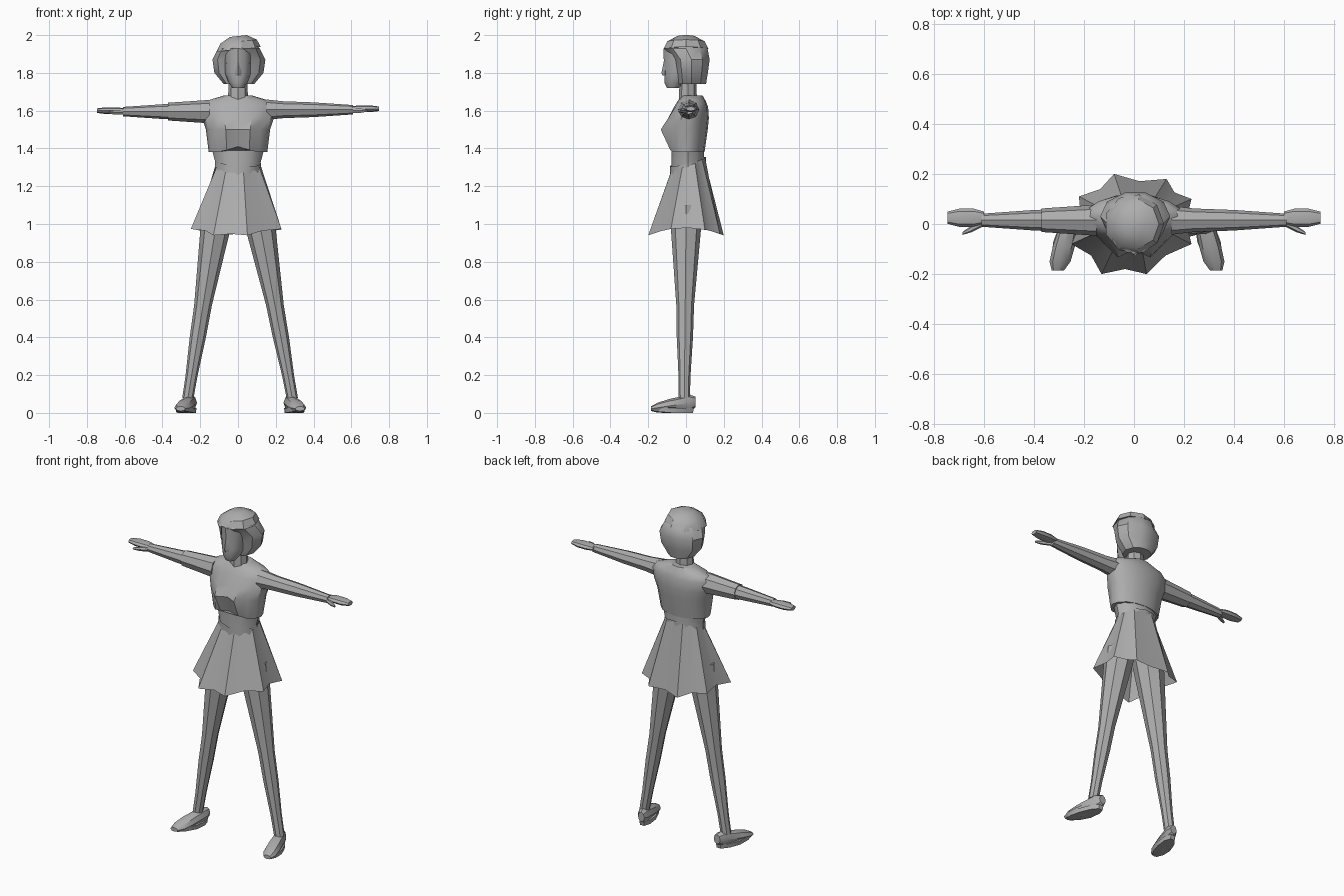
import bpy
import bmesh
import math
from mathutils import Vector

default_cube = bpy.data.objects.get("Cube")
if default_cube:
    bpy.data.objects.remove(default_cube, do_unlink=True)

# One plain clay colour for the whole figure
grey = bpy.data.materials.new("clay grey")
grey.use_nodes = True
colour = (.42, .42, .42, 1)
grey.diffuse_color = colour
grey.node_tree.nodes["Principled BSDF"].inputs["Base Color"].default_value = colour


def finish(name, bm):
    """Turn a bmesh into a shaded, coloured object."""
    bmesh.ops.recalc_face_normals(bm, faces=bm.faces[:])
    mesh = bpy.data.meshes.new(name)
    bm.to_mesh(mesh)
    bm.free()
    mesh.materials.append(grey)
    figure_part = bpy.data.objects.new(name, mesh)
    bpy.context.collection.objects.link(figure_part)
    bpy.ops.object.select_all(action="DESELECT")
    figure_part.select_set(True)
    bpy.context.view_layer.objects.active = figure_part
    bpy.ops.object.shade_smooth_by_angle(angle=math.radians(35))


def bridge(bm, loops, caps):
    """Join successive rings of vertices, closing the ends if wanted."""
    for low, high in zip(loops, loops[1:]):
        for i in range(len(low)):
            bm.faces.new((low[i - 1], low[i], high[i], high[i - 1]))
    if caps:
        bm.faces.new(loops[0])
        bm.faces.new(loops[-1])


def loft(name, rings, place, sides=8, axis="Z", flat=1, caps=True):
    """Loft rings of (position, radius, optional depth) along an axis."""
    bm = bmesh.new()
    loops = []
    for position, radius, *depth in rings:
        other = depth[0] if depth else radius * flat
        loop = []
        for i in range(sides):
            angle = math.tau * i / sides
            u, v = radius * math.cos(angle), other * math.sin(angle)
            point = {"X": (position, u, v),
                     "Y": (u, position, v),
                     "Z": (u, v, position)}[axis]
            loop.append(bm.verts.new(place(*point)))
        loops.append(loop)
    bridge(bm, loops, caps)
    finish(name, bm)


# Bodice: lean the chest back and push two bust points forward
def place_bodice(x, y, z):
    side = abs(x)
    if y < -.02:
        height = max(0, 1 - abs(z - 1.5) / .1)
        spread = max(.3, 1 - abs(side - .07) / .08)
        y -= .06 * height * spread
        if z < 1.4:
            # arched lower edge
            z += .3 * max(0, .1 - side)
    return x, y + .1 * (z - 1.4) + .005, z


loft("bodice", [(1.38, .155, .095), (1.5, .17, .1), (1.56, .19, .1),
                (1.62, .2, .09), (1.65, .175, .075), (1.68, .075, .055)],
     place_bodice, sides=16)


def place_trunk(x, y, z):
    return x, y + .01, z


def place_belt(x, y, z):
    return x, y + .01, z + y / 4 - x / 12


# Midriff, tilted belt and neck
loft("midriff", [(1.1, .15, .09), (1.3, .113, .088), (1.42, .145, .085)],
     place_trunk, sides=12)
loft("belt", [(1.28, .123, .095), (1.33, .123, .095)],
     place_belt, sides=12, caps=False)
loft("neck", [(1.62, .055), (1.8, .047)], place_trunk, flat=.9)

# Flared skirt: pleat peaks with shallow folds halfway between them
peaks = [Vector(p) for p in (
    (.23, .1), (.13, .18), (-.08, .2), (-.22, .11),
    (-.25, -.08), (-.13, -.2), (.05, -.2), (.23, -.08))]
hem = []
for peak, following in zip(peaks, peaks[1:] + peaks[:1]):
    hem += [peak, peak.lerp(following, .5) * .9]
skirt = bmesh.new()
hem_loop, waist_loop = [], []
for point in hem:
    waist = point.normalized()
    waist = Vector((waist.x * .12, waist.y * .093 + .01))
    # the waist rises at the back, the hem dips at front and back
    hem_loop.append(skirt.verts.new((*point, .98 - point.y ** 2)))
    waist_loop.append(skirt.verts.new((*waist, 1.305 + waist.y * .4)))
bridge(skirt, [hem_loop, waist_loop], caps=False)
finish("skirt", skirt)


# Head, with the chin carried forward, and nose
def place_head(x, y, z):
    return x, y - .03 - max(0, 1.8 - z) / 2, z


def place_nose(x, y, z):
    return x, y - .11, z


loft("head", [(1.72, .03), (1.75, .05, .06), (1.8, .07, .085), (1.93, .075, .09)],
     place_head, sides=12)
loft("nose", [(1.785, .014), (1.8, .02), (1.88, .004)], place_nose, sides=4)


# Bobbed hair, set back below the fringe, with a tilted crown
def place_hair(x, y, z):
    return x + .005, y + (.03 if z < 1.9 else 0), z


def place_crown(x, y, z):
    return x, y, z + x / 9


loft("bobbed_hair", [(1.74, .08), (1.8, .13, .09), (1.87, .14, .1),
                     (1.93, .11, .12), (1.98, .05)],
     place_hair, sides=10)
loft("hair_crown", [(1.925, .12), (1.965, .1), (1.995, .045)],
     place_crown, sides=9)

# Limbs, built once for each side
for side, s in (("left", 1), ("right", -1)):

    def place_arm(x, y, z):
        return s * x, y + .015, z + 1.6 + s * .005

    def place_hand(x, y, z):
        return place_arm(x, y + .01, z + .005)

    def place_thumb(x, y, z):
        return place_arm(x, y - (x - .58) / 2, z - .005)

    def place_leg(x, y, z):
        return s * (x + .29 - .175 * z) + .012 * (1 - z), y - .01 * (1 - z), z

    def place_foot(x, y, z):
        # toes turn outwards
        return s * (x + .27 - y / 4) + .012, y, z

    def place_shoe(x, y, z):
        # the instep slopes down to the toe
        return place_foot(x, y, z * (1.15 + 3.5 * y) + .05 + .15 * y)

    def place_sole(x, y, z):
        return place_foot(x, y - .07, z + max(0, -y / 12))

    loft(side + "_arm", [(.15, .057), (.24, .047), (.4, .041), (.61, .026)],
         place_arm, axis="X", flat=.95)
    loft(side + "_hand", [(.6, .025), (.64, .036), (.7, .036), (.746, .024)],
         place_hand, axis="X", flat=.5)
    loft(side + "_thumb", [(.61, .013), (.65, .013), (.685, .006)],
         place_thumb, sides=6, axis="X")
    loft(side + "_leg", [(.08, .03), (.2, .032), (.4, .043), (.57, .047), (1.1, .09)],
         place_leg)
    loft(side + "_shoe", [(.05, .022), (.02, .036), (-.09, .044),
                          (-.15, .042), (-.185, .025)],
         place_shoe, axis="Y")
    loft(side + "_sole", [(0, .045), (.025, .047)], place_sole, sides=10, flat=2.5)
    # only the right upper arm has a visible cuff
    if s < 0:
        loft(side + "_sleeve", [(.15, .062), (.37, .047)], place_arm, axis="X")
